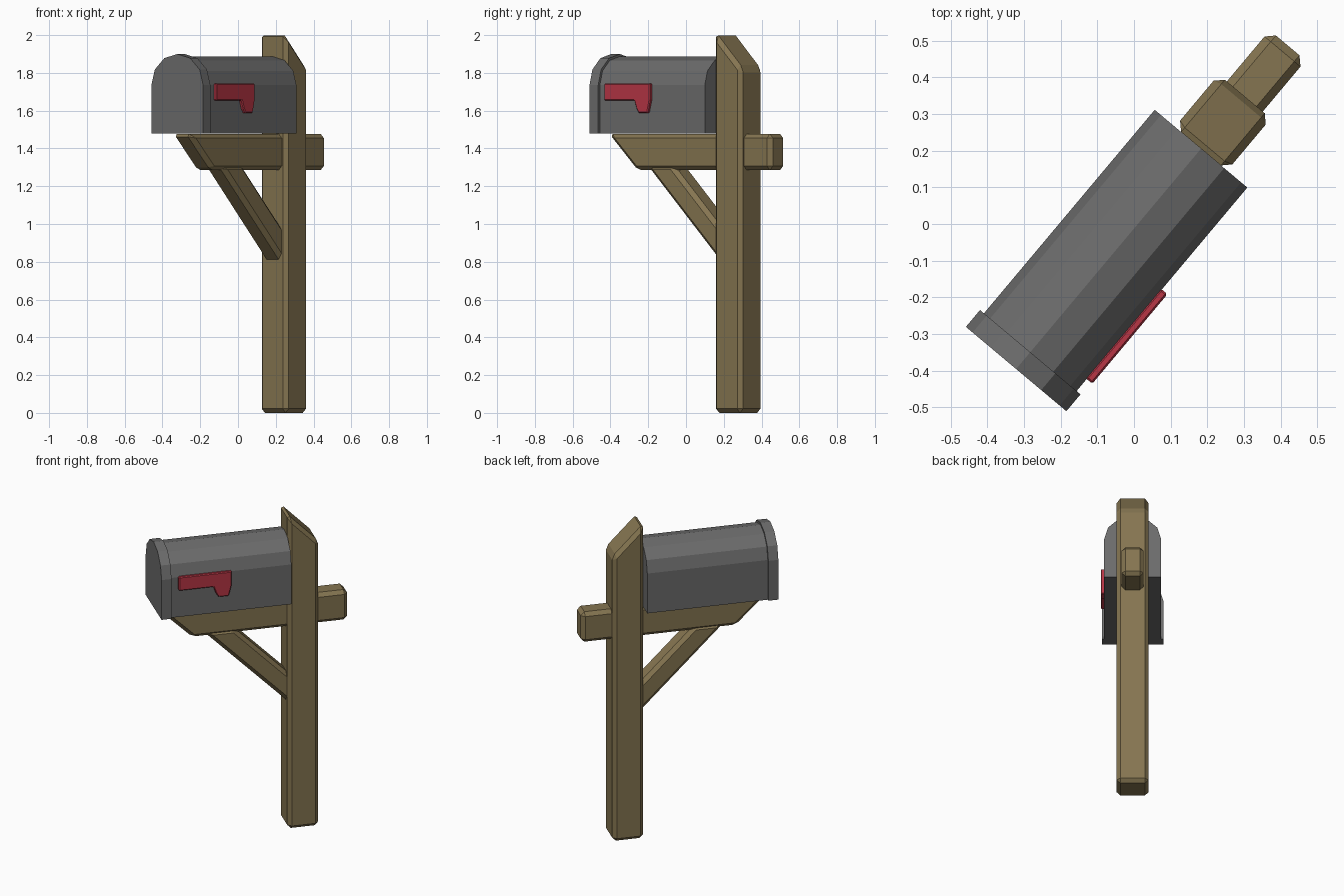
import bpy, bmesh, math
from mathutils import Vector

if "Cube" in bpy.data.objects:
    bpy.data.objects.remove(bpy.data.objects["Cube"])

TURN = math.radians(-40)   # whole mailbox is turned about z
MID = 0.008                # sideways centre of all parts


def material(name, rgb):
    m = bpy.data.materials.new(name)
    m.diffuse_color = (*rgb, 1)
    m.use_nodes = True
    m.node_tree.nodes["Principled BSDF"].inputs["Base Color"].default_value = m.diffuse_color
    return m


wood = material("brown wood", (0.235, 0.178, 0.082))
metal = material("grey metal", (0.150, 0.150, 0.150))
red = material("red paint", (0.480, 0.037, 0.060))


def prism(name, profile, lo, hi, mat, along="x", bevel=0):
    """Extrude a 2D profile (horizontal, z) from lo to hi along local x or y."""
    place = (lambda a, z, d: Vector((d, a, z))) if along == "x" else (lambda a, z, d: Vector((a, d, z)))
    bm = bmesh.new()
    face = bm.faces.new([bm.verts.new(place(a, z, lo)) for a, z in profile])
    ext = bmesh.ops.extrude_face_region(bm, geom=[face])
    verts = [g for g in ext["geom"] if isinstance(g, bmesh.types.BMVert)]
    bmesh.ops.translate(bm, verts=verts, vec=place(0, 0, hi - lo))
    bmesh.ops.recalc_face_normals(bm, faces=bm.faces)
    me = bpy.data.meshes.new(name)
    bm.to_mesh(me)
    bm.free()
    me.materials.append(mat)
    ob = bpy.data.objects.new(name, me)
    bpy.context.collection.objects.link(ob)
    ob.rotation_euler.z = TURN
    if bevel:
        b = ob.modifiers.new("bevel", "BEVEL")
        b.width = bevel
        b.segments = 1
        b.limit_method = "ANGLE"
        b.angle_limit = math.radians(20)
    return ob


def arch(half, base, spring, top, steps=6):
    """Straight sides with a six-sided arched roof."""
    pts = [(MID - half, base), (MID + half, base)]
    for i in range(steps + 1):
        a = math.pi * i / steps
        pts.append((MID + half * math.cos(a), spring + (top - spring) * math.sin(a)))
    return pts


# post with a slanted top
prism("post", [(0.275, 0), (0.461, 0), (0.461, 1.825), (0.275, 2.014)],
      MID - 0.093, MID + 0.093, wood, bevel=0.022)

# beam through the post, with a slanted front end
prism("beam", [(-0.29, 1.285), (0.643, 1.285), (0.643, 1.477), (-0.487, 1.477)],
      MID - 0.064, MID + 0.064, wood, bevel=0.022)

# diagonal brace, ends buried in the post and the beam
near, far = 1.088, 1.273
prism("brace", [(near - 1.31, 1.31), (0.33, near - 0.33), (0.33, far - 0.33), (far - 1.31, 1.31)],
      MID - 0.063, MID + 0.063, wood, bevel=0.022)

# box body and its slightly larger door
prism("box_body", arch(0.165, 1.48, 1.735, 1.887), -0.46, 0.275, metal, along="y")
prism("box_door", arch(0.179, 1.48, 1.735, 1.900), -0.510, -0.450, metal, along="y")

# signal flag on the right side
prism("flag", [(-0.407, 1.655), (-0.198, 1.655), (-0.182, 1.61), (-0.167, 1.587),
               (-0.106, 1.587), (-0.088, 1.66), (-0.088, 1.743), (-0.407, 1.743)],
      0.170, 0.193, red, bevel=0.005)
